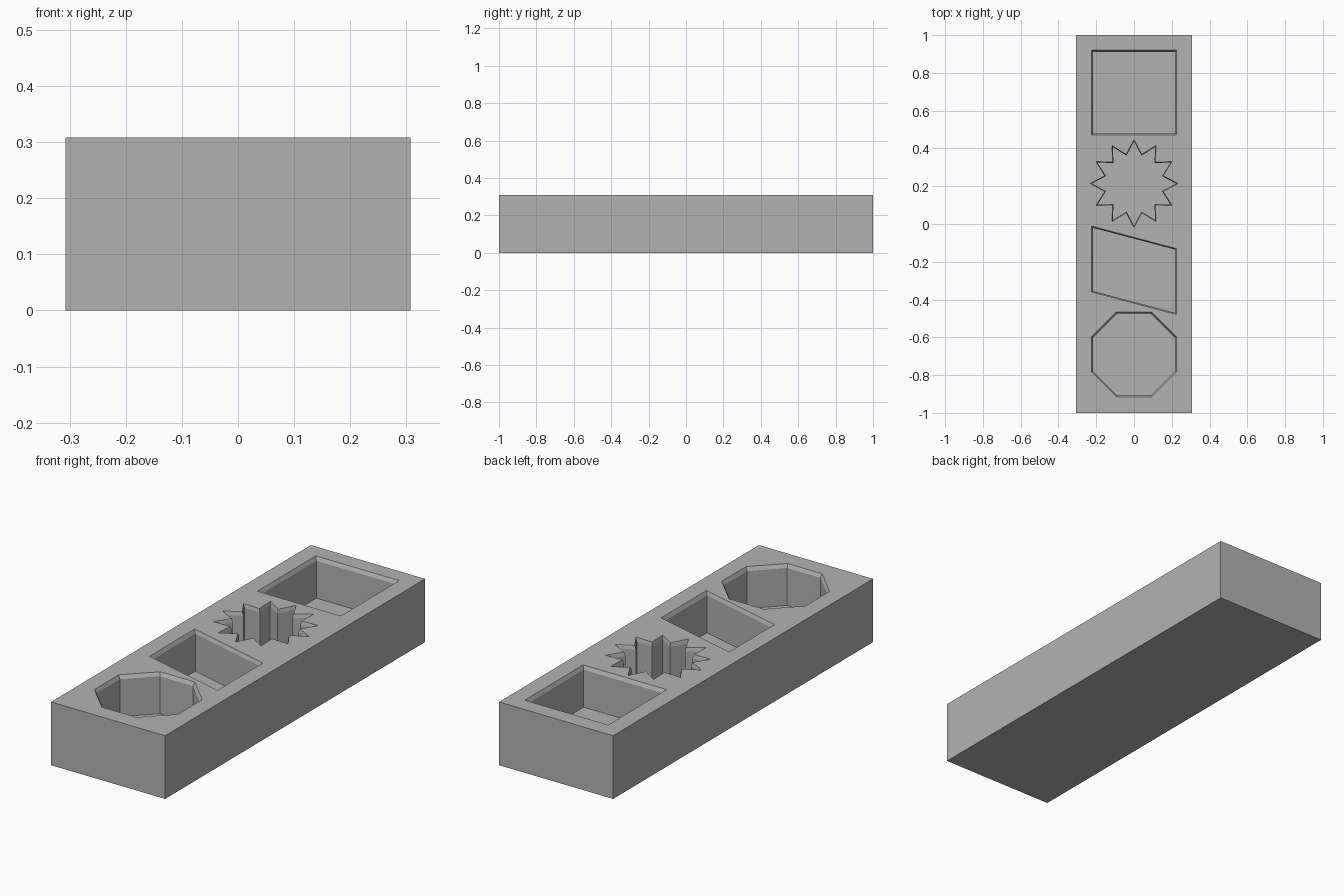
import bpy
import bmesh
from math import sin, cos, pi

cube = bpy.data.objects.get("Cube")
if cube:
    bpy.data.objects.remove(cube, do_unlink=True)

WIDTH, LENGTH, HEIGHT = 0.615, 2.0, 0.308
HALF = 0.225             # half width of a pocket at the rim
FLOOR = HEIGHT - 0.2     # pocket floor level
RIM_DEPTH = 0.018        # height of the sloped rim
INNER = 0.96             # pocket size below the sloped rim

grey = bpy.data.materials.new("plain grey")
grey.use_nodes = True
grey.diffuse_color = (0.45, 0.45, 0.45, 1)
grey.node_tree.nodes["Principled BSDF"].inputs["Base Color"].default_value = (0.45, 0.45, 0.45, 1)


def add_object(name, bm):
    bmesh.ops.recalc_face_normals(bm, faces=bm.faces)
    mesh = bpy.data.meshes.new(name)
    bm.to_mesh(mesh)
    bm.free()
    mesh.materials.append(grey)
    obj = bpy.data.objects.new(name, mesh)
    bpy.context.collection.objects.link(obj)
    return obj


def ring(radii, count, start):
    """Outline whose corners cycle through the given radii."""
    return [(radii[i % len(radii)] * cos(start + 2 * pi * i / count),
             radii[i % len(radii)] * sin(start + 2 * pi * i / count))
            for i in range(count)]


def pocket_cutter(name, outline, y):
    """Straight-sided pocket with a sloped rim, run past the top face."""
    bm = bmesh.new()
    levels = [(FLOOR, INNER), (HEIGHT - RIM_DEPTH, INNER),
              (HEIGHT + RIM_DEPTH, 2 - INNER)]
    rings = [[bm.verts.new((px * s, py * s + y, z)) for px, py in outline]
             for z, s in levels]
    n = len(outline)
    for low, high in zip(rings, rings[1:]):
        for i in range(n):
            j = (i + 1) % n
            bm.faces.new((low[i], low[j], high[j], high[i]))
    bm.faces.new(rings[0])
    bm.faces.new(rings[-1])
    cutter = add_object(name, bm)
    cutter.hide_render = True
    return cutter


# Solid block
bm = bmesh.new()
bmesh.ops.create_cube(bm, size=1)
for v in bm.verts:
    v.co = (v.co.x * WIDTH, v.co.y * LENGTH, (v.co.z + 0.5) * HEIGHT)
block = add_object("block", bm)

# Pocket outlines
square = [(-HALF, -HALF), (HALF, -HALF), (HALF, HALF), (-HALF, HALF)]
slanted = [(x, y * 0.775 - x * 0.265) for x, y in square]
star = ring((0.233, 0.16), 24, pi / 2)
octagon = ring((HALF / cos(pi / 8),), 8, pi / 8)

cutters = [
    pocket_cutter("square_pocket", square, 0.695),
    pocket_cutter("star_pocket", star, 0.214),
    pocket_cutter("slanted_pocket", slanted, -0.245),
    pocket_cutter("octagon_pocket", octagon, -0.69),
]

# Cut the pockets into the block
for cutter in cutters:
    cut = block.modifiers.new(cutter.name, "BOOLEAN")
    cut.operation = "DIFFERENCE"
    cut.solver = "EXACT"
    cut.object = cutter
bpy.context.view_layer.objects.active = block
block.select_set(True)
for cutter in cutters:
    bpy.ops.object.modifier_apply(modifier=cutter.name)
    bpy.data.objects.remove(cutter, do_unlink=True)
